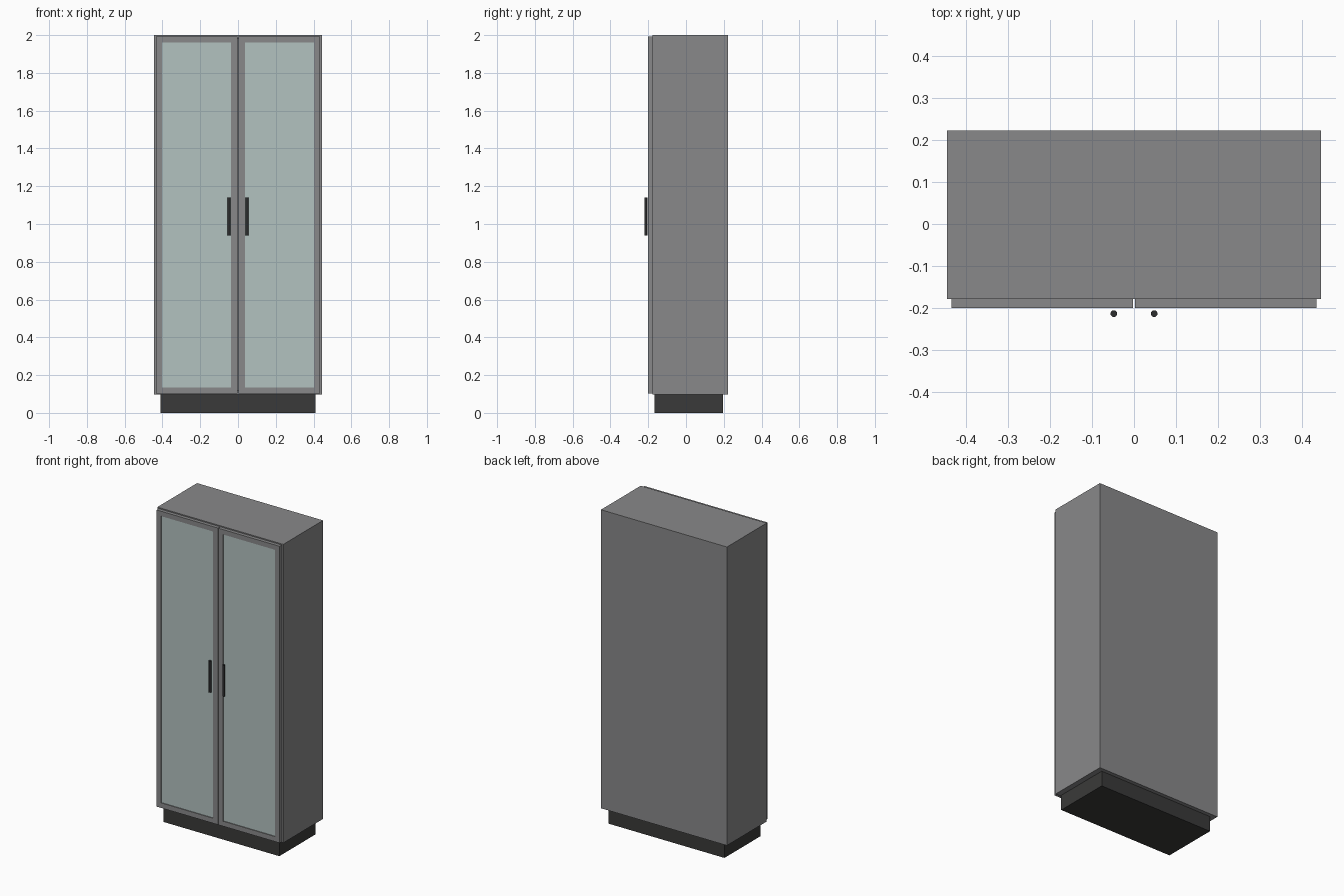
import bpy, bmesh, math

if "Cube" in bpy.data.objects:
    bpy.data.objects.remove(bpy.data.objects["Cube"])


def material(name, rgb):
    m = bpy.data.materials.new(name)
    m.diffuse_color = (*rgb, 1.0)
    m.use_nodes = True
    m.node_tree.nodes["Principled BSDF"].inputs["Base Color"].default_value = m.diffuse_color
    return m


GREY = material("cabinet grey", (0.25, 0.25, 0.255))
GLASS = material("pale green glass", (0.45, 0.54, 0.53))
DARK = material("plinth charcoal", (0.042, 0.042, 0.041))
BLACK = material("handle black", (0.025, 0.026, 0.027))


def make(name, bm, mat):
    bmesh.ops.recalc_face_normals(bm, faces=bm.faces)
    me = bpy.data.meshes.new(name)
    bm.to_mesh(me)
    bm.free()
    me.materials.append(mat)
    ob = bpy.data.objects.new(name, me)
    bpy.context.collection.objects.link(ob)
    return ob


def add_box(bm, x0, x1, y0, y1, z0, z1):
    for v in bmesh.ops.create_cube(bm, size=1)["verts"]:
        v.co = (x1 if v.co.x > 0 else x0, y1 if v.co.y > 0 else y0, z1 if v.co.z > 0 else z0)


def box(name, mat, *bounds):
    bm = bmesh.new()
    add_box(bm, *bounds)
    return make(name, bm, mat)


def frame(name, mat, outer, inner, y0, y1):
    """Rectangular ring in the xz plane, given thickness along y."""
    bm = bmesh.new()
    rings = []
    for y in (y0, y1):
        for x0, x1, z0, z1 in (outer, inner):
            rings.append([bm.verts.new((x, y, z)) for x, z in
                          ((x0, z0), (x1, z0), (x1, z1), (x0, z1))])
    fo, fi, bo, bi = rings
    for a, b in ((fo, fi), (fi, bi), (bi, bo), (bo, fo)):
        for i in range(4):
            j = (i + 1) % 4
            bm.faces.new((a[i], a[j], b[j], b[i]))
    return make(name, bm, mat)


W, FRONT, BACK, Z0, Z1 = 0.444, -0.178, 0.222, 0.098, 2.0

# Carcass: open-fronted shell and back panel
frame("carcass", GREY, (-W, W, Z0, Z1), (-W + 0.02, W - 0.02, Z0 + 0.02, Z1 - 0.02), FRONT, BACK)
box("back_panel", GREY, -W + 0.02, W - 0.02, BACK - 0.01, BACK, Z0 + 0.02, Z1 - 0.02)

# Recessed plinth
box("plinth", DARK, -0.409, 0.409, -0.168, 0.197, 0.0, Z0)

# Pair of framed glass doors with bar handles
for side, s in (("left", -1), ("right", 1)):
    def span(a, b):
        return tuple(sorted((s * a, s * b)))
    frame(side + "_door_frame", GREY, (*span(0.002, 0.434), Z0 + 0.005, Z1 - 0.007),
          (*span(0.036, 0.402), 0.135, 1.962), -0.2, FRONT)
    box(side + "_door_glass", GLASS, *span(0.036, 0.402), -0.195, -0.187, 0.135, 1.962)
    bm = bmesh.new()
    bmesh.ops.create_cone(bm, cap_ends=True, segments=16, radius1=0.008, radius2=0.008, depth=0.2)
    bmesh.ops.translate(bm, verts=bm.verts, vec=(s * 0.048, -0.213, 1.04))
    handle = make(side + "_handle", bm, BLACK)
    bpy.context.view_layer.objects.active = handle
    bpy.ops.object.select_all(action="DESELECT")
    handle.select_set(True)
    bpy.ops.object.shade_smooth_by_angle(angle=math.radians(40))
